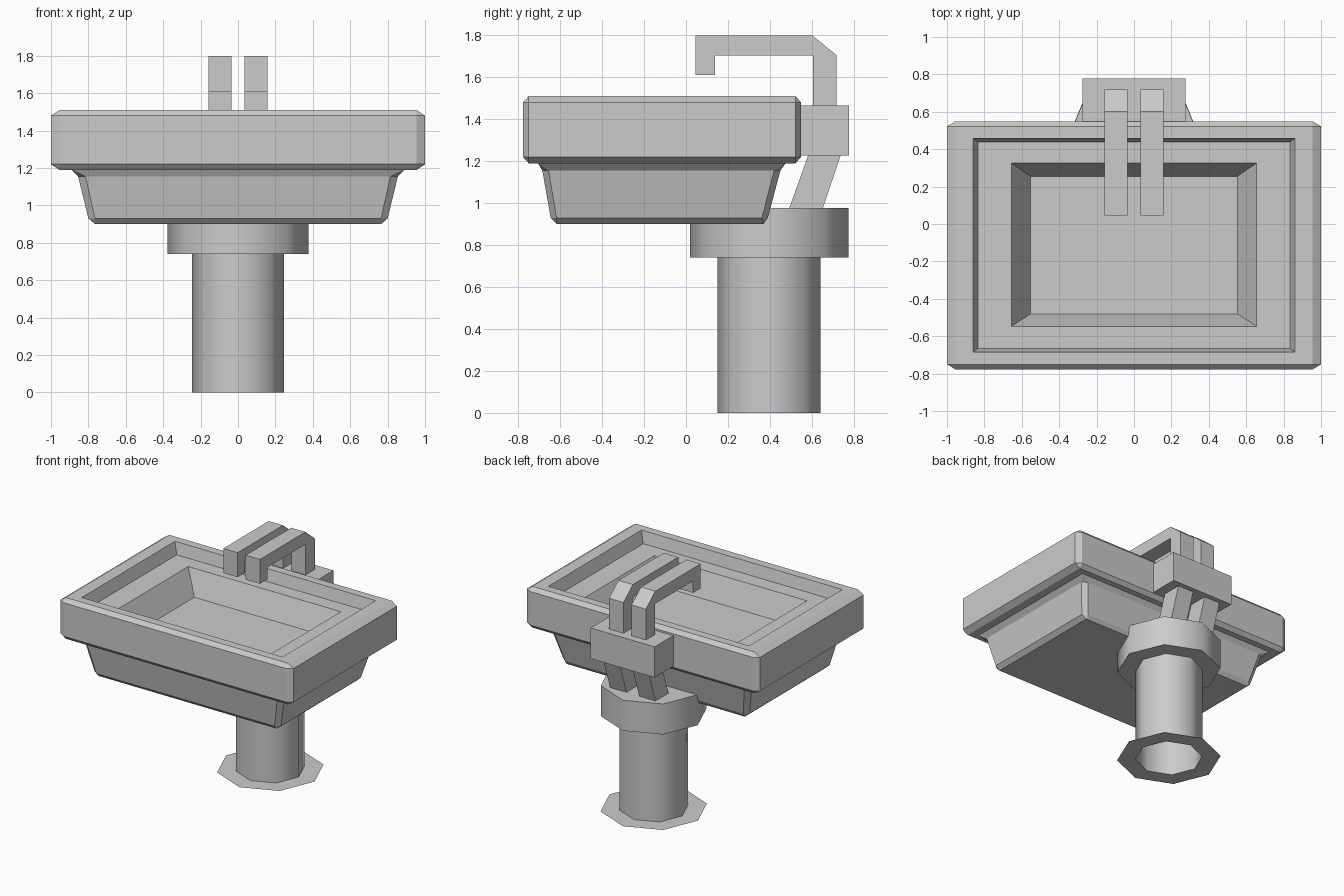
import bpy, bmesh
from math import cos, sin, pi, radians

if "Cube" in bpy.data.objects:
    bpy.data.objects.remove(bpy.data.objects["Cube"])


def finish(name, bm, smooth=False):
    bmesh.ops.remove_doubles(bm, verts=bm.verts, dist=0.0005)
    bmesh.ops.recalc_face_normals(bm, faces=bm.faces)
    mesh = bpy.data.meshes.new(name)
    bm.to_mesh(mesh)
    bm.free()
    ob = bpy.data.objects.new(name, mesh)
    bpy.context.collection.objects.link(ob)
    if smooth:
        bpy.ops.object.select_all(action='DESELECT')
        ob.select_set(True)
        bpy.context.view_layer.objects.active = ob
        bpy.ops.object.shade_smooth_by_angle(angle=radians(50))
    return ob


def loft(name, rings, cap_start=True, cap_end=True, smooth=False):
    bm = bmesh.new()
    loops = [[bm.verts.new(p) for p in r] for r in rings]
    n = len(loops[0])
    for a, b in zip(loops, loops[1:]):
        for i in range(n):
            j = (i + 1) % n
            bm.faces.new((a[i], a[j], b[j], b[i]))
    if cap_start:
        bm.faces.new(loops[0][::-1])
    if cap_end:
        bm.faces.new(loops[-1])
    return finish(name, bm, smooth)


def rect_ring(hx, y0, y1, z, cx=0.0, cy=0.0):
    """Rectangle with optional cut corners, always eight points."""
    return [(hx - cx, y0, z), (hx, y0 + cy, z), (hx, y1 - cy, z), (hx - cx, y1, z),
            (-hx + cx, y1, z), (-hx, y1 - cy, z), (-hx, y0 + cy, z), (-hx + cx, y0, z)]


def octagon(r, z, cy=0.396):
    return [(r * cos(i * pi / 4), cy + r * sin(i * pi / 4), z) for i in range(8)]


def extrude_x(name, profile, x0, x1):
    loft(name, [[(x, y, z) for y, z in profile] for x in (x0, x1)])


# basin: bowl underside, outer wall, rim, then the stepped inside
loft("basin", [
    rect_ring(0.765, -0.615, 0.37, 0.90),
    rect_ring(0.80, -0.645, 0.39, 0.93, 0.035, 0.028),
    rect_ring(0.855, -0.685, 0.45, 1.155, 0.04, 0.03),
    rect_ring(0.89, -0.705, 0.475, 1.19),
    rect_ring(0.955, -0.75, 0.522, 1.19),
    rect_ring(1.0, -0.777, 0.549, 1.22, 0.045, 0.027),
    rect_ring(1.0, -0.777, 0.549, 1.48, 0.045, 0.027),
    rect_ring(0.955, -0.75, 0.522, 1.51),
    rect_ring(0.862, -0.685, 0.458, 1.51),
    rect_ring(0.833, -0.665, 0.438, 1.42),
    rect_ring(0.655, -0.547, 0.325, 1.42),
    rect_ring(0.553, -0.48, 0.255, 1.235),
])

# pedestal: flat floor flange, open column, collar
loft("floor_flange", [octagon(0.38, 0), octagon(0.245, 0)], False, False)
loft("column", [octagon(0.245, 0), octagon(0.245, 0.74)], False, False, True)
loft("collar", [octagon(0.245, 0.74), octagon(0.378, 0.74), octagon(0.378, 0.977)],
     False, True, True)

# block behind the basin
loft("rear_block", [rect_ring(0.275, 0.54, 0.777, z) for z in (1.228, 1.466)])

# twin spouts and the slanted pipes below the block
spout = [(0.605, 1.46), (0.718, 1.46), (0.718, 1.705), (0.602, 1.80), (0.045, 1.80),
         (0.045, 1.61), (0.138, 1.61), (0.138, 1.703), (0.605, 1.703)]
pipe = [(0.49, 0.97), (0.65, 0.97), (0.74, 1.235), (0.585, 1.235)]
for side, s in (("left", -1), ("right", 1)):
    extrude_x("spout_" + side, spout, s * 0.035, s * 0.158)
    extrude_x("pipe_" + side, pipe, s * 0.055, s * 0.195)
